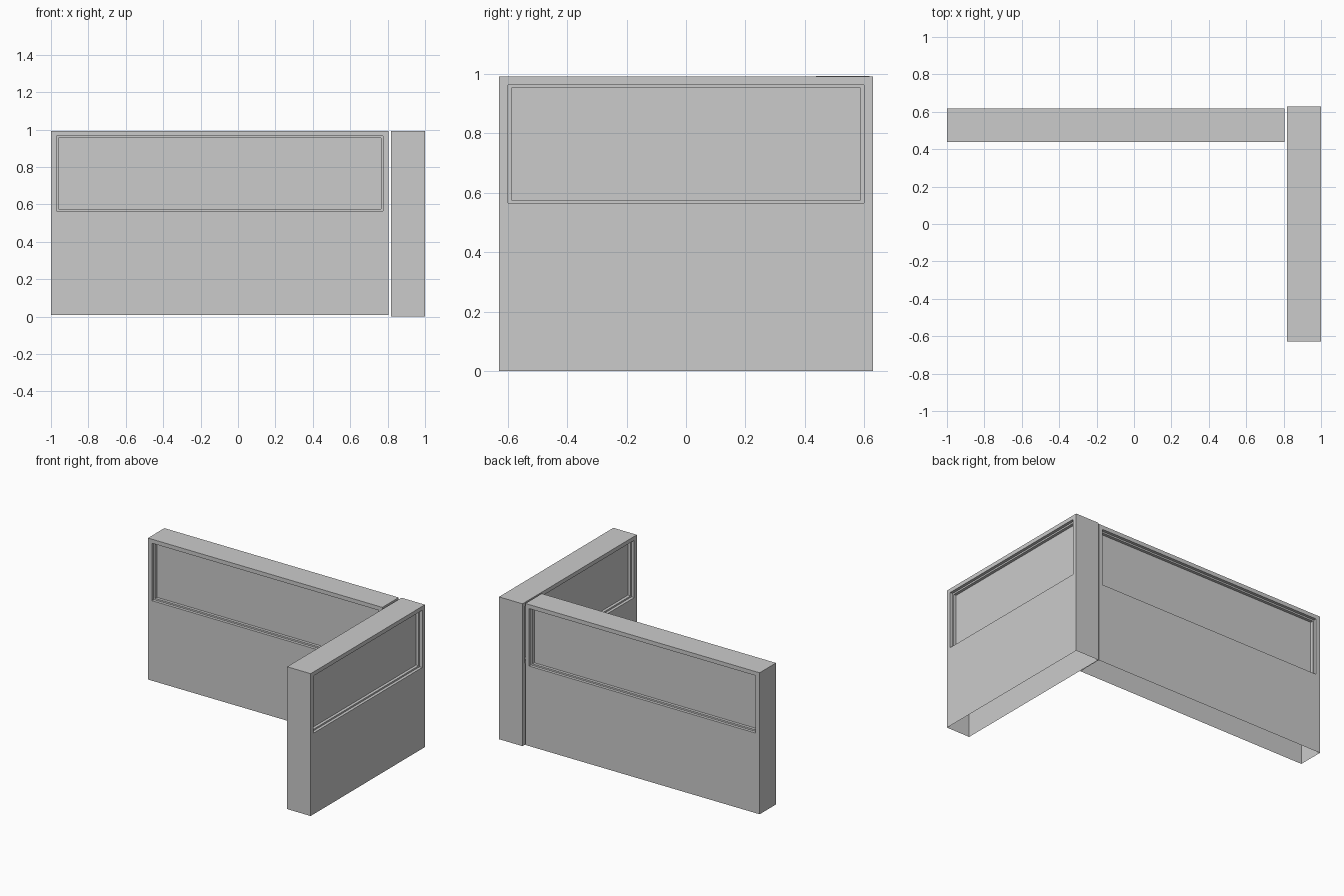
import bpy, bmesh
from mathutils import Matrix
from math import pi

if "Cube" in bpy.data.objects:
    bpy.data.objects.remove(bpy.data.objects["Cube"])

STEP = 0.02    # depth of each step of the window recess
LEDGE = 0.011  # width of the ledge between the steps


def wall_panel(name, length, thick, height, loc, turn=0.0):
    """Hollow wall, open underneath, with a stepped window recess on both sides."""
    bm = bmesh.new()
    h, t = length / 2, thick / 2
    w, z0, z1 = h - 0.03, 0.565 - loc[2], height - 0.028

    def loop(half, lo, hi, y):
        return [bm.verts.new(c) for c in
                ((-half, y, lo), (half, y, lo), (half, y, hi), (-half, y, hi))]

    def bridge(a, b, sides=range(4)):
        for i in sides:
            j = (i + 1) % 4
            bm.faces.new((a[i], a[j], b[j], b[i]))

    # both broad faces: nested loops stepping in to the pane
    outer = []
    for s in (-1, 1):
        wi, lo, hi = w - LEDGE, z0 + LEDGE, z1 - LEDGE
        loops = [loop(h, 0, height, s * t),
                 loop(w, z0, z1, s * t),
                 loop(w, z0, z1, s * (t - STEP)),
                 loop(wi, lo, hi, s * (t - STEP)),
                 loop(wi, lo, hi, s * (t - 2 * STEP))]
        for a, b in zip(loops, loops[1:]):
            bridge(a, b)
        bm.faces.new(loops[-1])
        outer.append(loops[0])

    # ends and top; the underside stays open
    bridge(outer[0], outer[1], (1, 2, 3))
    bmesh.ops.recalc_face_normals(bm, faces=bm.faces)
    top = max(bm.faces, key=lambda f: f.calc_center_median().z)
    if top.normal.z < 0:
        bmesh.ops.reverse_faces(bm, faces=bm.faces)
    bm.transform(Matrix.Rotation(turn, 4, 'Z'))

    mesh = bpy.data.meshes.new(name)
    bm.to_mesh(mesh)
    bm.free()
    ob = bpy.data.objects.new(name, mesh)
    ob.location = loc
    bpy.context.collection.objects.link(ob)
    return ob


# long wall at the back, side wall at the right
wall_panel("back_wall", 1.805, 0.18, 0.985, (-0.0975, 0.528, 0.008))
wall_panel("side_wall", 1.258, 0.181, 0.991, (0.9095, 0, 0), pi / 2)
